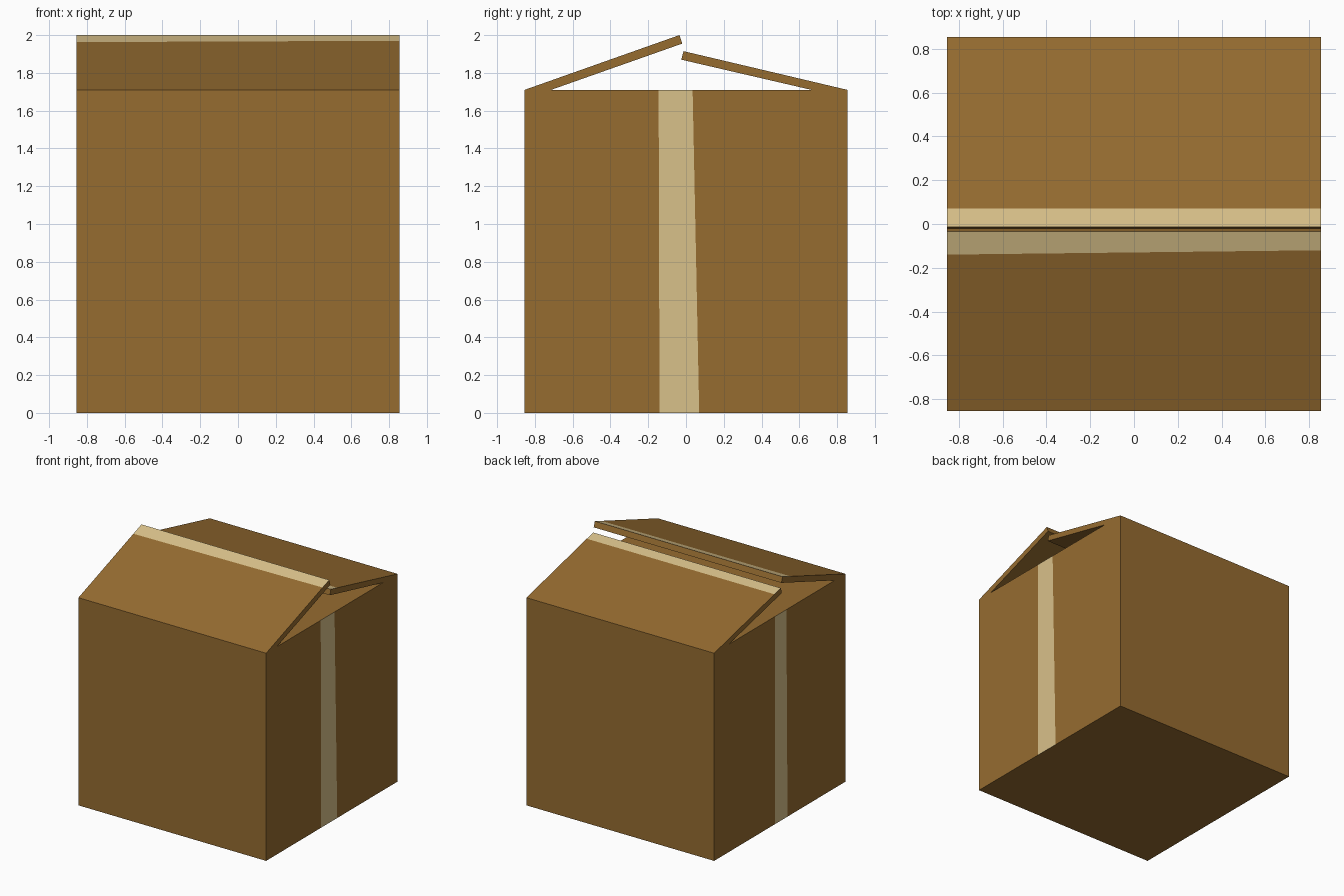
import bpy, bmesh
from mathutils import Vector

if "Cube" in bpy.data.objects:
    bpy.data.objects.remove(bpy.data.objects["Cube"])

H = 0.855      # half width of the box
TOP = 1.71     # height of the box body


def material(name, rgb):
    m = bpy.data.materials.new(name)
    m.diffuse_color = (*rgb, 1)
    m.use_nodes = True
    m.node_tree.nodes["Principled BSDF"].inputs["Base Color"].default_value = m.diffuse_color
    return m


CARD = material("cardboard brown", (0.305, 0.150, 0.030))
TAPE = material("packing tape tan", (0.694, 0.533, 0.254))


def prism(bm, profile):
    """Closed prism along x from a (y, z) profile."""
    face = bm.faces.new([bm.verts.new((-H, y, z)) for y, z in profile])
    ext = bmesh.ops.extrude_face_region(bm, geom=[face])["geom"]
    verts = [g for g in ext if isinstance(g, bmesh.types.BMVert)]
    bmesh.ops.translate(bm, verts=verts, vec=(2 * H, 0, 0))
    bmesh.ops.recalc_face_normals(bm, faces=bm.faces)


def tape_faces(bm, pick, cuts):
    """Cut picked faces by planes (point, normal); the part on the normal side of all is tape."""
    for co, no in cuts:
        faces = [f for f in bm.faces if pick(f.normal)]
        geom = {g for f in faces for g in (f, *f.edges, *f.verts)}
        bmesh.ops.bisect_plane(bm, geom=list(geom), dist=1e-5, plane_co=co, plane_no=no)
    for f in bm.faces:
        c = f.calc_center_median()
        if pick(f.normal) and all((c - Vector(co)).dot(Vector(no)) > 0 for co, no in cuts):
            f.material_index = 1


def finish(bm, name):
    me = bpy.data.meshes.new(name)
    bm.to_mesh(me)
    bm.free()
    me.materials.append(CARD)
    me.materials.append(TAPE)
    bpy.context.collection.objects.link(bpy.data.objects.new(name, me))


def wall_cuts(low_bottom, low_top, high_bottom, high_top):
    """Two slightly slanted vertical planes bounding a strip of tape."""
    return [((0, low_bottom, 0), (0, TOP, low_bottom - low_top)),
            ((0, high_bottom, 0), (0, -TOP, high_top - high_bottom))]


# Box body with a tape strip down each side
bm = bmesh.new()
prism(bm, [(-H, 0), (H, 0), (H, TOP), (-H, TOP)])
tape_faces(bm, lambda n: n.x > 0.9, wall_cuts(-0.14, -0.145, 0.07, 0.035))
tape_faces(bm, lambda n: n.x < -0.9, wall_cuts(-0.10, -0.085, 0.06, 0.06))
finish(bm, "box_body")

# Front flap, lifted higher, tape edge slightly skewed
bm = bmesh.new()
prism(bm, [(-H, TOP), (-0.715, TOP), (-0.02, 1.955), (-0.035, 2.0)])
tape_faces(bm, lambda n: n.z > 0.5 and n.y < -0.1 and n.y > -0.6,
           [((-H, -0.14, 0), (-0.02, 2 * H, 0))])
finish(bm, "front_flap")

# Back flap, lower
bm = bmesh.new()
prism(bm, [(H, TOP), (0.665, TOP), (-0.025, 1.87), (-0.013, 1.915)])
tape_faces(bm, lambda n: n.z > 0.5 and n.y > 0.1, [((0, 0.07, 0), (0, -1, 0))])
finish(bm, "back_flap")
